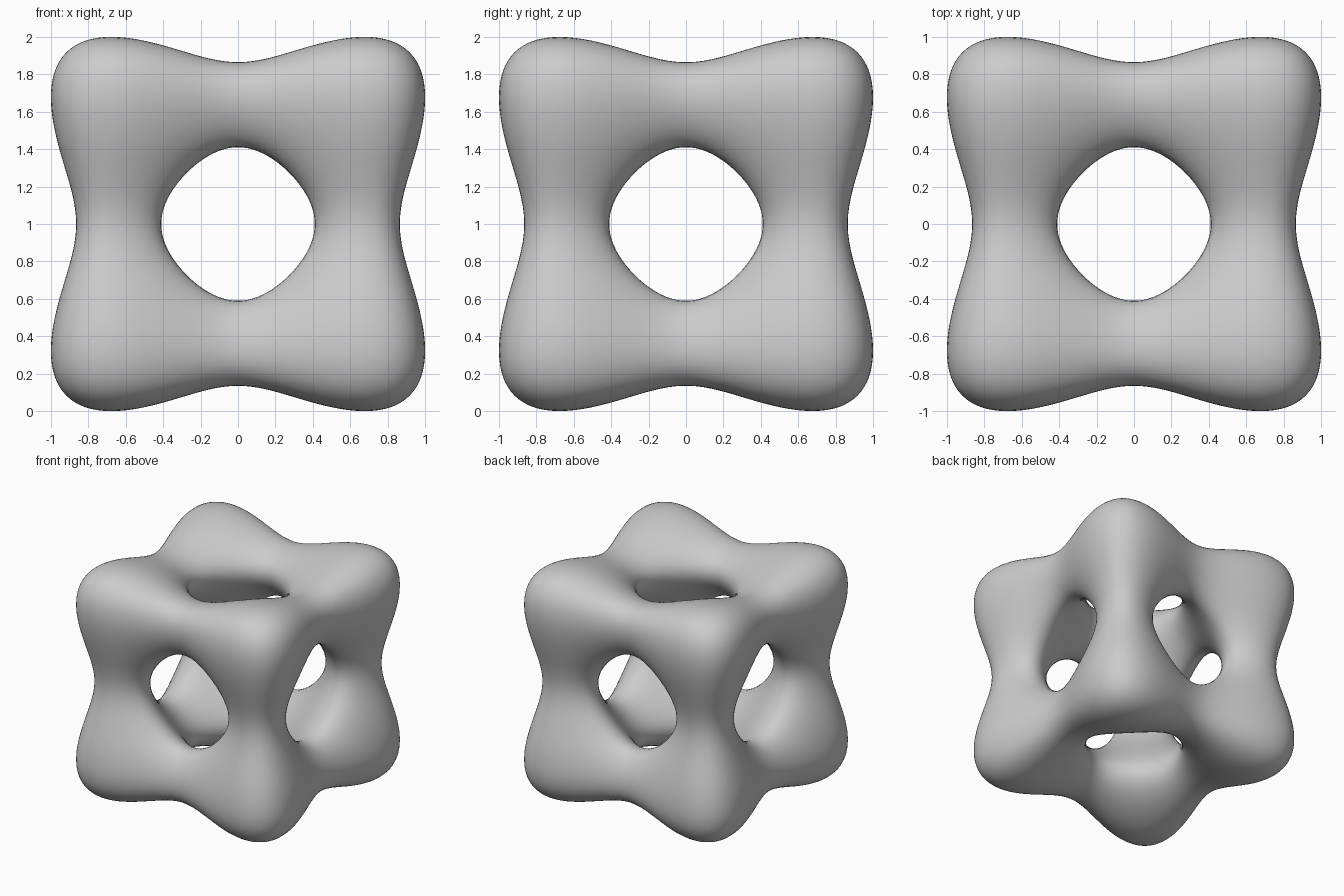
import bpy, bmesh
from math import sqrt
from itertools import product
from mathutils import Vector

if "Cube" in bpy.data.objects:
    bpy.data.objects.remove(bpy.data.objects["Cube"])

# Rounded cubic frame: the smooth surface sum((u^2 - 1)^2) = LEVEL,
# hollow inside with one round hole per side
LEVEL = 1.4
SCALE = sqrt(1 + sqrt(LEVEL))      # makes the half extent exactly 1
N = 52                             # grid cells per side
HALF = 1.06
STEP = 2 * HALF / N


def field(p):
    return sum(((c * SCALE) ** 2 - 1) ** 2 for c in p) - LEVEL


def gradient(p):
    return Vector([4 * SCALE * c * SCALE * ((c * SCALE) ** 2 - 1) for c in p])


def project(p):
    # Newton steps pull a point onto the surface
    for _ in range(6):
        g = gradient(p)
        p = p - g * (field(p) / max(g.length_squared, 1e-6))
    return p


# Which grid corners lie inside the solid
term = [(((-HALF + i * STEP) * SCALE) ** 2 - 1) ** 2 for i in range(N + 1)]


def inside(i, j, k):
    return term[i] + term[j] + term[k] < LEVEL


bm = bmesh.new()
verts = {}


def cell_vert(cell):
    if cell not in verts:
        centre = Vector([-HALF + (c + 0.5) * STEP for c in cell])
        verts[cell] = bm.verts.new(project(centre))
    return verts[cell]


# One quad around every grid edge that crosses the surface
for corner in product(range(1, N), repeat=3):
    here = inside(*corner)
    for axis in range(3):
        nxt = list(corner)
        nxt[axis] += 1
        if inside(*nxt) == here:
            continue
        b, c = (axis + 1) % 3, (axis + 2) % 3
        quad = []
        for db, dc in ((0, 0), (-1, 0), (-1, -1), (0, -1)):
            cell = list(corner)
            cell[b] += db
            cell[c] += dc
            quad.append(cell_vert(tuple(cell)))
        bm.faces.new(quad if here else quad[::-1])

# Even out the quads, then settle them back on the surface
for _ in range(3):
    bmesh.ops.smooth_vert(bm, verts=bm.verts, factor=0.5,
                          use_axis_x=True, use_axis_y=True, use_axis_z=True)
    for v in bm.verts:
        v.co = project(v.co)

bmesh.ops.recalc_face_normals(bm, faces=bm.faces)
bmesh.ops.translate(bm, vec=(0, 0, 1), verts=bm.verts)   # stand on z = 0
for f in bm.faces:
    f.smooth = True

mesh = bpy.data.meshes.new("rounded_cube_frame")
bm.to_mesh(mesh)
bm.free()
obj = bpy.data.objects.new("rounded_cube_frame", mesh)
bpy.context.collection.objects.link(obj)
